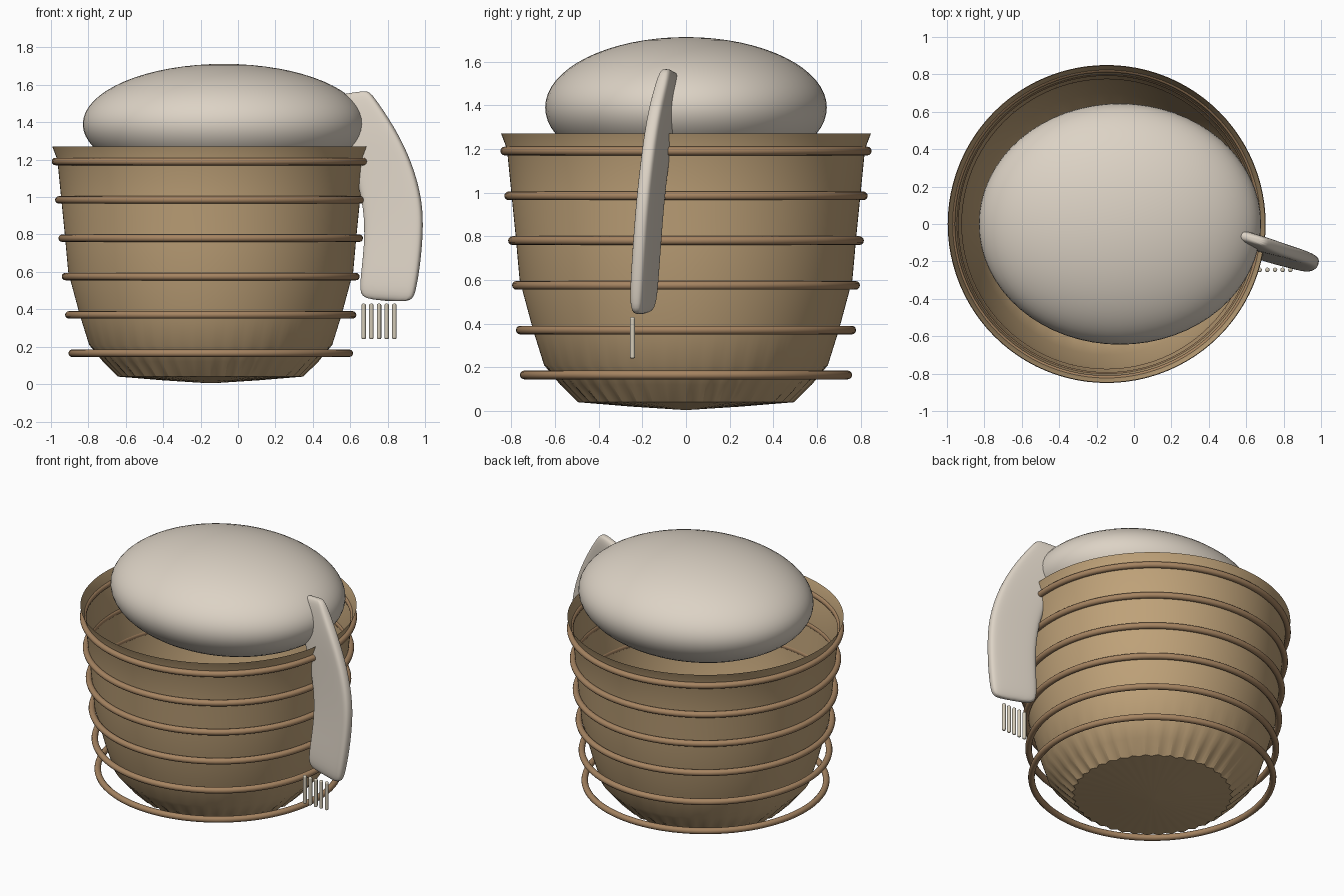
import bpy, bmesh, math
from mathutils import Vector

if "Cube" in bpy.data.objects:
    bpy.data.objects.remove(bpy.data.objects["Cube"])

CX = -0.146  # basket axis


def material(name, rgb):
    m = bpy.data.materials.new(name)
    m.diffuse_color = (*rgb, 1)
    m.use_nodes = True
    m.node_tree.nodes["Principled BSDF"].inputs["Base Color"].default_value = m.diffuse_color
    return m


WICKER = material("wicker", (0.52, 0.36, 0.19))
CANE = material("cane", (0.38, 0.23, 0.12))
CLOTH = material("cloth", (0.72, 0.65, 0.56))
THREAD = material("thread", (0.66, 0.60, 0.48))


def finish(obj, name, mat, angle=40):
    obj.name = name
    obj.data.materials.append(mat)
    bpy.ops.object.select_all(action='DESELECT')
    obj.select_set(True)
    bpy.context.view_layer.objects.active = obj
    bpy.ops.object.shade_smooth_by_angle(angle=math.radians(angle))


def loft(name, rings, mat, cap_start=False, cap_end=False, subsurf=0, angle=40):
    """Skin a list of closed point rings."""
    bm = bmesh.new()
    loops = [[bm.verts.new(p) for p in ring] for ring in rings]
    n = len(loops[0])
    for a, b in zip(loops, loops[1:]):
        for i in range(n):
            j = (i + 1) % n
            bm.faces.new((a[i], a[j], b[j], b[i]))
    if cap_start:
        bm.faces.new(loops[0][::-1])
    if cap_end:
        bm.faces.new(loops[-1])
    bmesh.ops.recalc_face_normals(bm, faces=bm.faces)
    mesh = bpy.data.meshes.new(name)
    bm.to_mesh(mesh)
    bm.free()
    obj = bpy.data.objects.new(name, mesh)
    bpy.context.collection.objects.link(obj)
    finish(obj, name, mat, angle)
    if subsurf:
        mod = obj.modifiers.new("smooth", 'SUBSURF')
        mod.levels = mod.render_levels = subsurf
    return obj


# Basket wall: thin open shell, (radius, height, ripple) with a fluted underside
profile = [(0.02, 0.005, 0), (0.25, 0.02, 0.003), (0.485, 0.04, 0.010),
           (0.57, 0.12, 0.006), (0.65, 0.21, 0), (0.70, 0.37, 0), (0.762, 0.60, 0),
           (0.78, 0.80, 0), (0.80, 1.0, 0), (0.82, 1.20, 0), (0.847, 1.27, 0)]
SEG, LOBES = 160, 40
shell = []
for r, z, ripple in profile:
    ring = []
    for i in range(SEG):
        a = math.tau * i / SEG
        rr = r + ripple * math.cos(LOBES * a)
        ring.append((CX + rr * math.cos(a), rr * math.sin(a), z))
    shell.append(ring)
loft("basket", shell, WICKER, cap_start=True, angle=30)

# Cane hoops around the basket
for i in range(6):
    bpy.ops.mesh.primitive_torus_add(
        location=(CX, 0, 0.165 + 0.205 * i), major_radius=0.741 + 0.0178 * i,
        minor_radius=0.02, major_segments=96, minor_segments=12)
    finish(bpy.context.object, f"hoop_{i + 1}", CANE)

# Folded blanket heap on top
bpy.ops.mesh.primitive_uv_sphere_add(segments=64, ring_count=32, radius=1,
                                     location=(-0.075, 0, 1.39))
heap = bpy.context.object
heap.scale = (0.755, 0.645, 0.322)
finish(heap, "blanket_heap", CLOTH)

# Hanging blanket corner: inner and outer edge points per section
sections = [  # inner x, inner z, outer x, outer z, outer y
    (0.45, 1.53, 0.72, 1.58, -0.105), (0.53, 1.36, 0.835, 1.38, -0.15),
    (0.61, 1.18, 0.93, 1.19, -0.178), (0.668, 0.98, 0.988, 0.98, -0.202),
    (0.68, 0.80, 0.99, 0.80, -0.216), (0.663, 0.63, 0.972, 0.62, -0.228),
    (0.645, 0.465, 0.95, 0.445, -0.236)]


def cloth_ring(sec, shrink, push):
    ix, iz, ox, oz, oy = sec
    inner, outer = Vector((ix, oy + 0.08, iz)), Vector((ox, oy, oz))
    mid, half = (inner + outer) / 2, (outer - inner) / 2
    side = half.cross(Vector((0, 0, 1))).normalized() * 0.038
    half = half * (1 - 0.03 / half.length * shrink)
    ring = []
    for k in range(16):
        c, s = math.cos(math.tau * k / 16), math.sin(math.tau * k / 16)
        u = math.copysign(abs(c) ** 0.35, c)
        v = math.copysign(abs(s) ** 0.6, s)
        ring.append(mid + half * u + side * v * (1 - 0.6 * shrink) + Vector((0, 0, push)))
    return ring


rings = [cloth_ring(sections[0], 1, 0.0), cloth_ring(sections[0], 0.1, -0.03)]
rings += [cloth_ring(s, 0, 0) for s in sections[1:-1]]
rings += [cloth_ring(sections[-1], 0.1, 0.03), cloth_ring(sections[-1], 1, -0.012)]
loft("blanket_corner", rings, CLOTH, True, True, subsurf=2, angle=180)

# Fringe threads below the corner
for i in range(5):
    bpy.ops.mesh.primitive_cylinder_add(vertices=12, radius=0.012, depth=0.19,
                                        location=(0.672 + 0.041 * i, -0.245, 0.335))
    thread = bpy.context.object
    finish(thread, f"fringe_{i + 1}", THREAD)
    bev = thread.modifiers.new("round", 'BEVEL')
    bev.width, bev.segments = 0.008, 3
